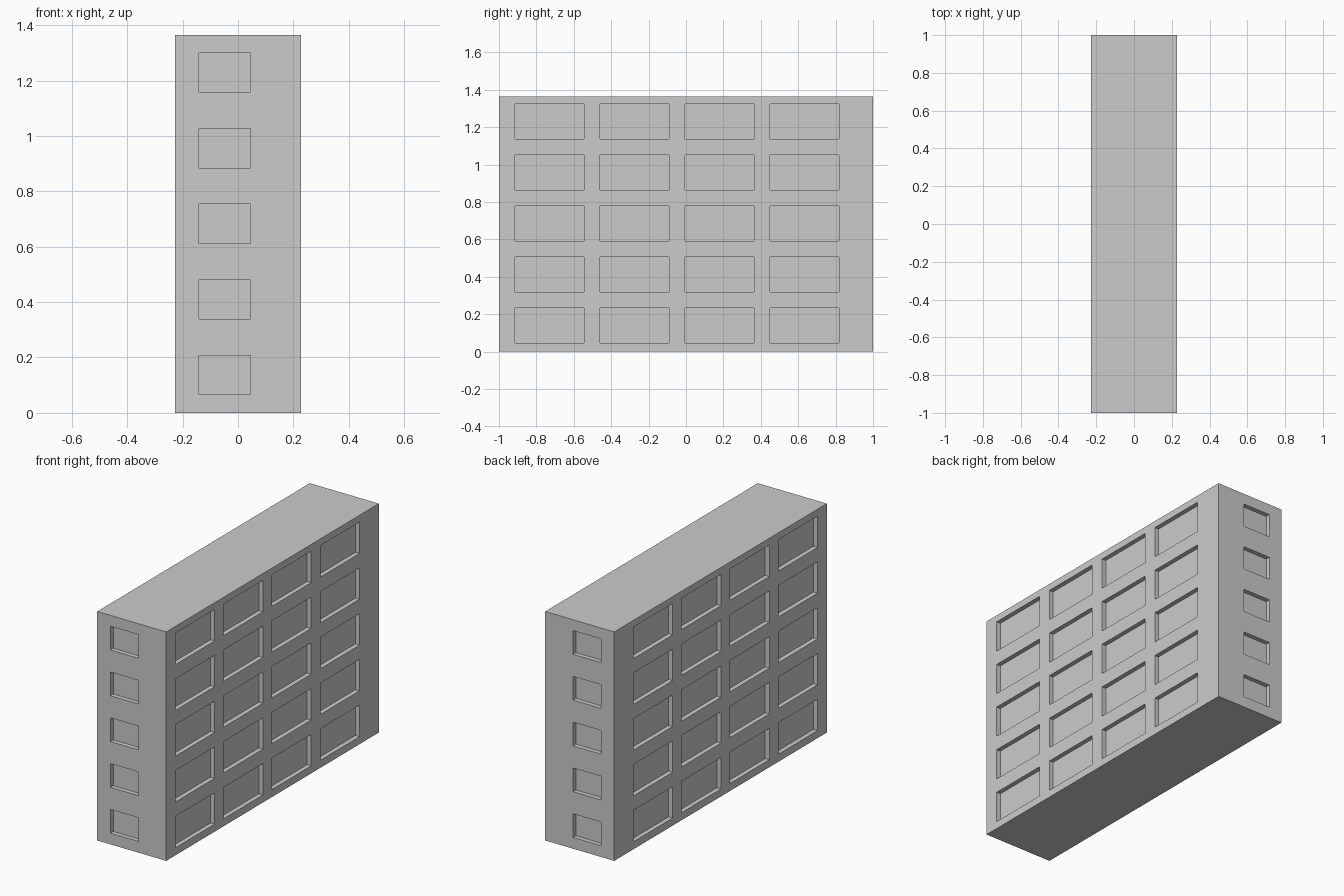
import bpy, bmesh
from mathutils import Matrix, Vector

if "Cube" in bpy.data.objects:
    bpy.data.objects.remove(bpy.data.objects["Cube"])

# Building proportions: one storey is 3 modules high
M = 1 / 11
W, L, H = 5 * M, 22 * M, 15 * M
FLOORS, STOREY = 5, 3 * M
DEPTH = 0.027


def add_box(bm, center, size):
    bmesh.ops.create_cube(bm, size=1.0, matrix=Matrix.Translation(center)
                          @ Matrix.Diagonal((*size, 1.0)))


def make_object(name, bm):
    mesh = bpy.data.meshes.new(name)
    bm.to_mesh(mesh)
    bm.free()
    obj = bpy.data.objects.new(name, mesh)
    bpy.context.collection.objects.link(obj)
    return obj


# Solid building block
bm = bmesh.new()
add_box(bm, Vector((0, 0, H / 2)), (W, L, H))
building = make_object("building", bm)

# Window recesses, same layout on opposite walls
bm = bmesh.new()
for floor in range(FLOORS):
    z = (floor + 0.5) * STOREY
    for side in (-1, 1):
        # One narrow window per floor on the end walls
        add_box(bm, Vector((-0.048, side * L / 2, z + 0.001)),
                (0.185, 2 * DEPTH, 0.141))
        # Four wide windows per floor on the long walls
        for i in range(4):
            add_box(bm, Vector((side * W / 2, -0.729 + i * 5 * M, z + 0.002)),
                    (2 * DEPTH, 0.369, 0.187))
cutter = make_object("window_cutter", bm)
cutter.hide_render = True

# Cut the recesses into the block
mod = building.modifiers.new("window_recesses", 'BOOLEAN')
mod.operation = 'DIFFERENCE'
mod.solver = 'EXACT'
mod.object = cutter
bpy.context.view_layer.objects.active = building
bpy.ops.object.modifier_apply(modifier=mod.name)
bpy.data.objects.remove(cutter)
